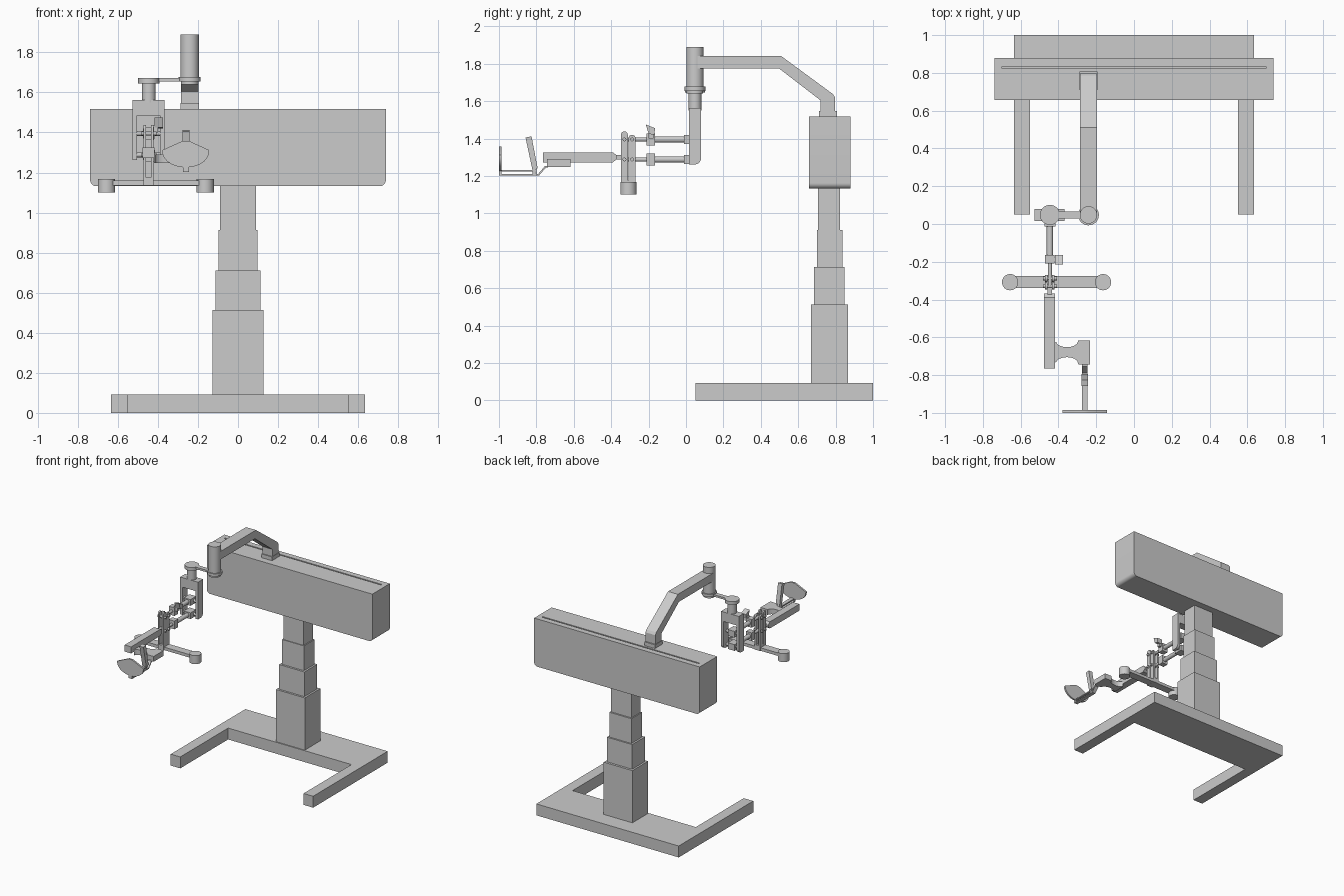
import bpy, bmesh, math
from mathutils import Vector

if "Cube" in bpy.data.objects:
    bpy.data.objects.remove(bpy.data.objects["Cube"])


def finish(name, bm, smooth=False):
    bmesh.ops.recalc_face_normals(bm, faces=bm.faces)
    me = bpy.data.meshes.new(name)
    bm.to_mesh(me)
    bm.free()
    ob = bpy.data.objects.new(name, me)
    bpy.context.scene.collection.objects.link(ob)
    if smooth:
        bpy.ops.object.select_all(action='DESELECT')
        ob.select_set(True)
        bpy.context.view_layer.objects.active = ob
        bpy.ops.object.shade_smooth_by_angle(angle=math.radians(35))
    return ob


def prism(name, pts, axis, a, b, smooth=False):
    """Extrude a 2D outline along an axis from a to b."""
    place = {'x': lambda p, t: (t, p[0], p[1]),
             'y': lambda p, t: (p[0], t, p[1]),
             'z': lambda p, t: (p[0], p[1], t)}[axis]
    bm = bmesh.new()
    f = bm.faces.new([bm.verts.new(place(p, a)) for p in pts])
    ext = bmesh.ops.extrude_face_region(bm, geom=[f])
    d = Vector(place((0, 0), b - a))
    bmesh.ops.translate(bm, vec=d, verts=[v for v in ext['geom'] if isinstance(v, bmesh.types.BMVert)])
    return finish(name, bm, smooth)


def box(name, x0, x1, y0, y1, z0, z1):
    return prism(name, [(x0, y0), (x1, y0), (x1, y1), (x0, y1)], 'z', z0, z1)


def arc(cx, cy, rx, ry, a0, a1, n=8):
    return [(cx + rx * math.cos(math.radians(a0 + (a1 - a0) * i / n)),
             cy + ry * math.sin(math.radians(a0 + (a1 - a0) * i / n))) for i in range(n + 1)]


def cyl(name, c, r, axis, a, b):
    return prism(name, arc(c[0], c[1], r, r, 0, 348.75, 31), axis, a, b, True)


# U-shaped floor base
prism("floor_base", [(-.635, .05), (-.55, .05), (-.55, .66), (.55, .66), (.55, .05),
                     (.635, .05), (.635, 1), (-.635, 1)], 'z', 0, .092)

# telescopic column
for i, (w, y0, y1, z0, z1) in enumerate([(.128, .668, .866, .09, .513), (.113, .684, .848, .51, .712),
                                         (.098, .70, .836, .71, .912), (.09, .706, .824, .91, 1.14)]):
    box(f"column_stage_{i + 1}", -w, w, y0, y1, z0, z1)

# main beam with rounded lower corners and a guide slot on top
beam = prism("main_beam", arc(-.708, 1.162, .03, .03, 180, 270) + arc(.708, 1.162, .03, .03, 270, 360)
             + [(.738, 1.517), (-.738, 1.517)], 'y', .657, .88, True)
cutter = box("slot_cutter", -.7, .7, .824, .835, 1.48, 1.6)
cutter.hide_render = True
mod = beam.modifiers.new("slot", 'BOOLEAN')
mod.operation, mod.object, mod.solver = 'DIFFERENCE', cutter, 'EXACT'
bpy.context.view_layer.objects.active = beam
bpy.ops.object.modifier_apply(modifier="slot")
bpy.data.objects.remove(cutter)

# cranked boom and its carriage on the beam
box("boom_carriage", -.288, -.194, .71, .807, 1.51, 1.547)
prism("boom", [(.05, 1.84), (.51, 1.84), (.785, 1.638), (.797, 1.62), (.797, 1.54), (.718, 1.54),
               (.718, 1.605), (.497, 1.775), (.05, 1.775)], 'x', -.285, -.197)
BX, BY, AX = -.241, .048, -.445
cyl("boom_head", (BX, BY), .046, 'z', 1.675, 1.89)
cyl("boom_head_flange", (BX, BY), .055, 'z', 1.655, 1.677)
cyl("boom_head_cap", (BX, BY), .044, 'z', 1.64, 1.657)

# swivel link
box("swivel_link", AX, BX, .03, .066, 1.655, 1.671)
cyl("swivel_disc", (AX, BY), .053, 'z', 1.645, 1.672)
cyl("swivel_post", (AX, BY), .034, 'z', 1.55, 1.65)

# hanging yoke: top block and two side walls with a rounded rear lower corner
box("yoke_top", -.527, -.368, .016, .08, 1.485, 1.562)
leg = [(.016, 1.485), (.016, 1.262)] + arc(.048, 1.294, .032, .032, 270, 360) + [(.08, 1.485)]
prism("yoke_wall_left", leg, 'x', -.527, -.505, True)
prism("yoke_wall_right", leg, 'x', -.39, -.368, True)

# parallelogram arms
for tag, z in (("upper", 1.395), ("lower", 1.288)):
    cyl(tag + "_arm_pin", (.035, z), .012, 'x', -.51, -.385)
    box(tag + "_arm_end", AX - .03, AX + .03, -.012, .06, z - .025, z + .025)
    cyl(tag + "_arm_rod", (AX, z), .017, 'y', -.17, .0)
    box(tag + "_arm_block", -.47, -.42, -.21, -.165, z - .033, z + .033)
    cyl(tag + "_arm_tip", (AX, z), .011, 'y', -.33, -.2)
    for y in (-.288, -.329):
        cyl(tag + "_upright_pin", (y, z), .010, 'x', -.482, -.408)

# small lock lever on the upper arm
box("lever_stem", -.43, -.40, -.20, -.175, 1.40, 1.435)
prism("lock_lever", [(-.17, 1.42), (-.20, 1.425), (-.215, 1.475), (-.165, 1.455)], 'x', -.418, -.375)

# paired uprights with rounded tops
for y0, y1, top in ((-.348, -.311, 1.438), (-.307, -.27, 1.42)):
    r = (y1 - y0) / 2
    pts = [(y0, 1.15), (y1, 1.15)] + arc((y0 + y1) / 2, top - r, r, r, 0, 180)
    for x in (-.472, -.435):
        prism("upright_plate", pts, 'x', x, x + .013, True)
box("upright_foot", -.472, -.422, -.348, -.27, 1.135, 1.175)

# handlebar with a grip at each end
for side, tag in ((-1, "left"), (1, "right")):
    x = -.41 + side * .246
    box(tag + "_handle_bar", min(x, AX), max(x, AX), -.338, -.274, 1.136, 1.16)
    cyl(tag + "_handle_grip", (x, -.308), .043, 'z', 1.10, 1.168)

# forward beam
box("front_pivot", -.457, -.433, -.40, -.33, 1.287, 1.312)
prism("front_beam", [(-.765, 1.273), (-.39, 1.273), (-.368, 1.292), (-.368, 1.308), (-.39, 1.326),
                     (-.765, 1.326)], 'x', -.476, -.418)

# waisted side bracket
prism("side_bracket", [(-.42, -.725)] + arc(-.355, -.735, .058, .03, 180, 0)
      + [(-.295, -.743), (-.232, -.743), (-.232, -.617), (-.295, -.617)]
      + arc(-.355, -.622, .058, .03, 360, 180) + [(-.42, -.63)], 'z', 1.247, 1.29, True)

# bent strip carrying the tilted post and end plate
prism("support_strip", [(-.735, 1.256), (-.755, 1.252), (-.79, 1.211), (-.995, 1.211), (-.995, 1.203),
                        (-.785, 1.203), (-.75, 1.244), (-.735, 1.247)], 'x', -.275, -.245)
box("upper_strip", -.275, -.245, -.99, -.80, 1.224, 1.232)
cyl("strip_peg", (-.26, -.81), .012, 'z', 1.205, 1.24)
prism("tilted_post", [(-.82, 1.228), (-.793, 1.24), (-.826, 1.412), (-.858, 1.405)], 'x', -.278, -.243)

# fan-shaped end plate
prism("end_plate", [(-.144, 1.312), (-.243, 1.357), (-.278, 1.357), (-.378, 1.312)]
      + arc(-.261, 1.305, .117, .08, 180, 360, 14), 'y', -1.0, -.986, True)
box("end_plate_stem", -.275, -.245, -1.0, -.986, 1.203, 1.26)
